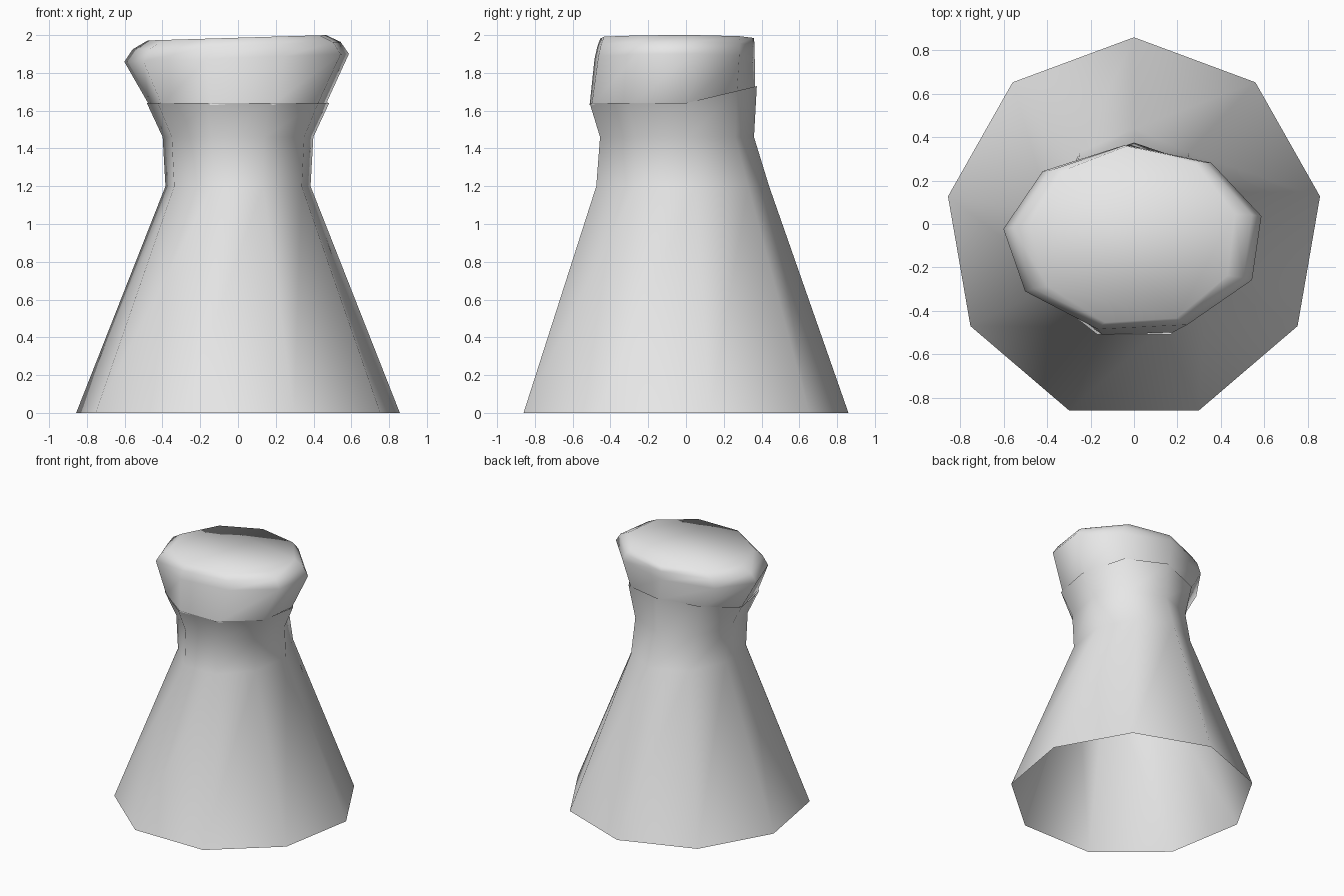
import bpy
import bmesh
from math import sin, cos, radians

SIDES = 9

cube = bpy.data.objects.get("Cube")
if cube:
    bpy.data.objects.remove(cube, do_unlink=True)

# One plain grey for the whole model
grey = bpy.data.materials.new("plain_grey")
grey.use_nodes = True
colour = (0.8, 0.8, 0.8, 1)
grey.diffuse_color = colour
grey.node_tree.nodes["Principled BSDF"].inputs["Base Color"].default_value = colour


def ring(bm, z, width, front, back, turn=0, tilt=0, lift=0):
    """Nine-sided ring with a corner at the back and a flat side in front."""
    depth = (back - front) / (1 + cos(radians(20)))
    verts = []
    for i in range(SIDES):
        a = radians(90 + turn + i * 360 / SIDES)
        x = width * cos(a)
        y = back - depth + depth * sin(a)
        verts.append(bm.verts.new((x, y, z + tilt * x + lift * max(0, y))))
    return verts


def loft(name, rings, capped=False):
    """Skin a stack of rings, optionally closing the top."""
    bm = bmesh.new()
    loops = [ring(bm, *r) for r in rings]
    for low, high in zip(loops, loops[1:]):
        for i in range(SIDES):
            j = (i + 1) % SIDES
            bm.faces.new((low[i], low[j], high[j], high[i]))
    if capped:
        bm.faces.new(loops[-1])
    for face in bm.faces:
        face.smooth = True
    mesh = bpy.data.meshes.new(name)
    bm.to_mesh(mesh)
    bm.free()
    mesh.materials.append(grey)
    obj = bpy.data.objects.new(name, mesh)
    bpy.context.collection.objects.link(obj)
    return obj


# Flared skirt and neck, open underneath, with a collar raised at the back
loft("skirt_and_neck", [
    (0, 0.87, -0.86, 0.86),
    (1.2, 0.39, -0.475, 0.44),
    (1.46, 0.405, -0.455, 0.36),
    (1.64, 0.49, -0.51, 0.375, 0, 0, 0.24),
])

# Slightly turned and tilted head with a closed top
loft("head", [
    (1.63, 0.475, -0.505, 0.365, 2, 0, 0.24),
    (1.88, 0.605, -0.475, 0.365, 4, 0.035),
    (1.945, 0.56, -0.46, 0.365, 4, 0.035),
    (1.986, 0.48, -0.445, 0.36, 4, 0.03),
], capped=True)
